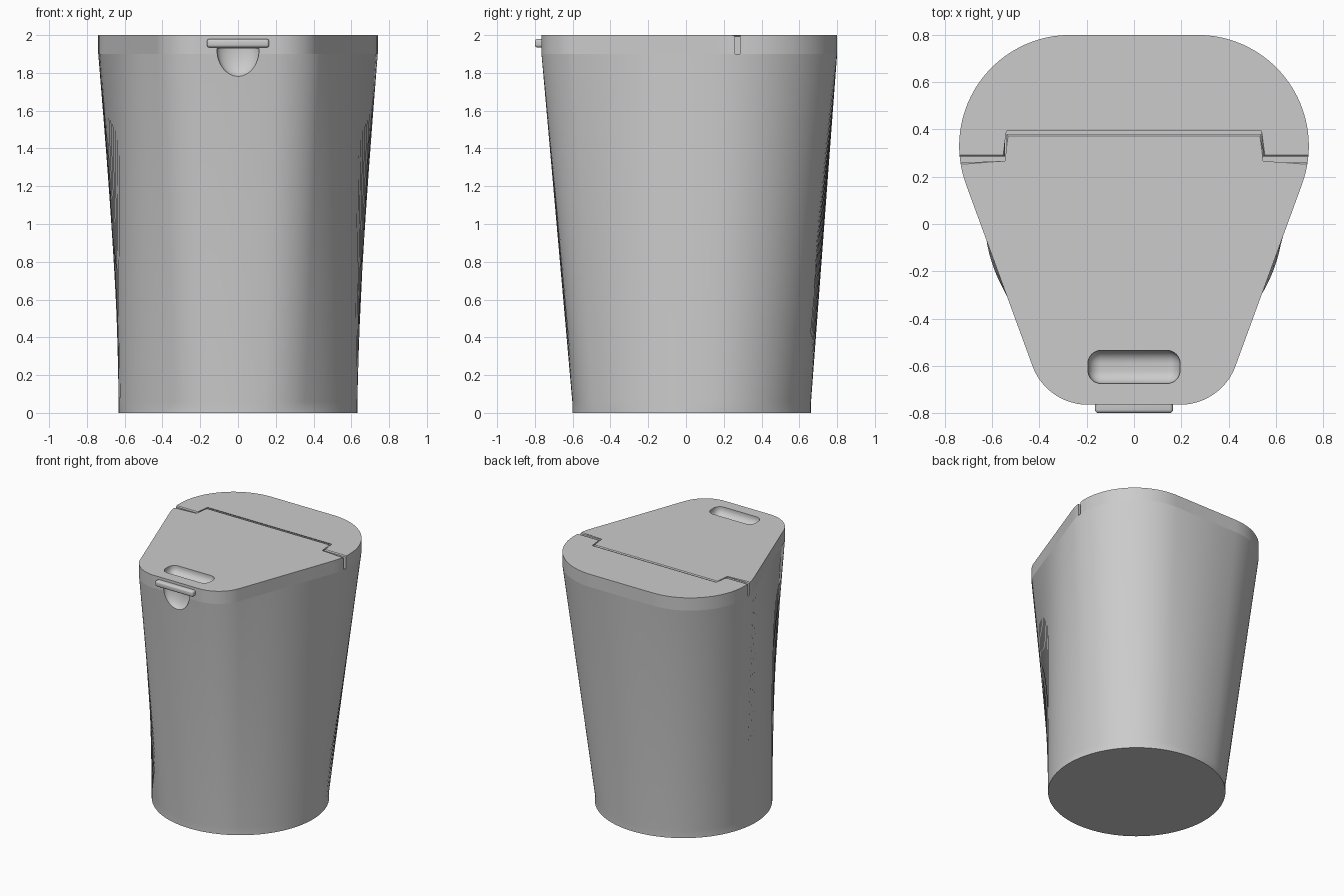
import bpy, bmesh
from math import sin, cos, radians, atan2, ceil
from mathutils import Vector, Matrix

if "Cube" in bpy.data.objects:
    bpy.data.objects.remove(bpy.data.objects["Cube"])

TOP, SEAM, FOOT = 2.0, 1.9, 0.06
BASE_Y, BASE_R = 0.03, 0.632

grey = bpy.data.materials.new("light grey")
grey.use_nodes = True
grey.diffuse_color = (0.6, 0.6, 0.6, 1)
grey.node_tree.nodes["Principled BSDF"].inputs["Base Color"].default_value = (0.6, 0.6, 0.6, 1)


def finish(name, bm):
    bmesh.ops.recalc_face_normals(bm, faces=bm.faces)
    mesh = bpy.data.meshes.new(name)
    bm.to_mesh(mesh)
    bm.free()
    mesh.materials.append(grey)
    obj = bpy.data.objects.new(name, mesh)
    bpy.context.collection.objects.link(obj)
    return obj


def activate(obj):
    bpy.ops.object.select_all(action='DESELECT')
    obj.select_set(True)
    bpy.context.view_layer.objects.active = obj


def carve(obj, cutter):
    mod = obj.modifiers.new("carve", 'BOOLEAN')
    mod.operation, mod.solver, mod.object = 'DIFFERENCE', 'EXACT', cutter
    activate(obj)
    bpy.ops.object.modifier_apply(modifier=mod.name)


def arc(cx, cy, r, start, end, steps):
    angles = [radians(start + (end - start) * i / steps) for i in range(steps + 1)]
    return [Vector((cx + r * cos(a), cy + r * sin(a))) for a in angles]


def mirrored(half):
    return half + [Vector((-p.x, p.y)) for p in reversed(half)]


def subdivided(points, longest=0.04):
    result = []
    for p, q in zip(points, points[1:] + points[:1]):
        n = max(1, ceil((q - p).length / longest))
        result += [p.lerp(q, i / n) for i in range(n)]
    return result


def loft(bm, rings):
    loops = [[bm.verts.new(p) for p in ring] for ring in rings]
    for low, high in zip(loops, loops[1:]):
        for i in range(len(low)):
            j = (i + 1) % len(low)
            bm.faces.new((low[i], low[j], high[j], high[i]))
    bm.faces.new(loops[0][::-1])
    bm.faces.new(loops[-1])


def lid_panel(name, outline):
    bm = bmesh.new()
    loft(bm, [[(p.x, p.y, z) for p in outline] for z in (SEAM, TOP)])
    rim = [e for e in bm.edges if all(v.co.z > TOP - 0.001 for v in e.verts)]
    bmesh.ops.bevel(bm, geom=rim, offset=0.007, segments=1, affect='EDGES')
    return finish(name, bm)


def rounded_box(name, centre, size, radius, segments=8):
    bm = bmesh.new()
    bmesh.ops.create_cube(bm, size=1)
    bmesh.ops.scale(bm, vec=size, verts=bm.verts)
    bmesh.ops.bevel(bm, geom=bm.edges[:], offset=radius, segments=segments,
                    profile=0.5, affect='EDGES')
    bmesh.ops.translate(bm, vec=centre, verts=bm.verts)
    return finish(name, bm)


# Rounded trapezoid outline, right half from front to back
half = arc(0.195, -0.515, 0.25, -90, -20, 20) + arc(0.27, 0.33, 0.47, -20, 90, 36)

# Container: round base blending into the trapezoid rim
rim = subdivided(mirrored(half))
base = []
for p in rim:
    a = atan2(p.y - BASE_Y, p.x)
    base.append((BASE_R * cos(a), BASE_Y + BASE_R * sin(a)))
bm = bmesh.new()
loft(bm, [[(x, y, 0) for x, y in base],
          [(x, y, FOOT) for x, y in base],
          [(p.x, p.y, SEAM) for p in rim]])
container = finish("container", bm)

# Hinged flap with a rear tab
flap_half = [p for p in half if p.y < 0.255]
flap_half += [Vector(p) for p in ((0.735, 0.26), (0.54, 0.26), (0.54, 0.38))]
flap = lid_panel("lid_flap", mirrored(flap_half))

# Fixed rear lid with a matching notch
rear_half = [Vector(p) for p in ((0.547, 0.40), (0.547, 0.285), (0.738, 0.285))]
rear_half += [p for p in half if p.y > 0.29]
rear = lid_panel("lid_rear", mirrored(rear_half))

# Finger recess in the flap
recess = rounded_box("recess_cutter", (0, -0.605, TOP), (0.39, 0.14, 0.13), 0.055)
carve(flap, recess)

# Thumb scoop below the latch: lower half of an ellipsoid
bm = bmesh.new()
bmesh.ops.create_uvsphere(bm, u_segments=40, v_segments=24, radius=1)
bmesh.ops.scale(bm, vec=(0.112, 0.06, 0.145), verts=bm.verts)
cut = bmesh.ops.bisect_plane(bm, geom=bm.verts[:] + bm.edges[:] + bm.faces[:],
                             plane_co=(0, 0, 0.003), plane_no=(0, 0, 1), clear_outer=True)
bmesh.ops.holes_fill(bm, edges=[e for e in bm.edges if e.is_boundary], sides=0)
bmesh.ops.translate(bm, vec=(0, -0.763, 1.925), verts=bm.verts)
scoop = finish("scoop_cutter", bm)
carve(container, scoop)
carve(flap, scoop)

for cutter in (recess, scoop):
    bpy.data.objects.remove(cutter)

# Latch bar on the front edge
latch = rounded_box("latch", (0, -0.765, 1.957), (0.33, 0.07, 0.045), 0.014, 4)

for obj in (container, flap, rear, latch):
    activate(obj)
    bpy.ops.object.shade_smooth_by_angle(angle=radians(30))
